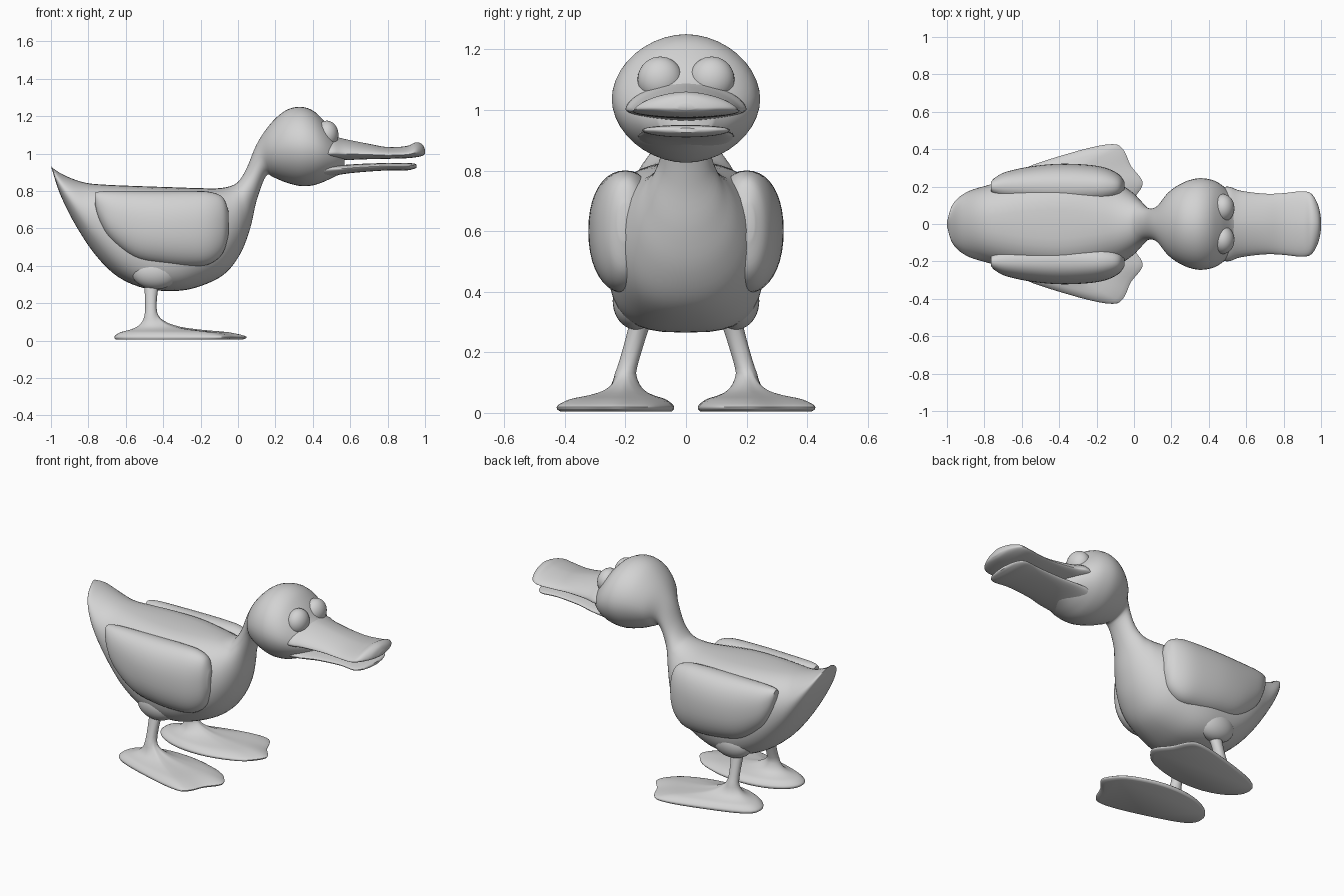
import bpy, bmesh, math
from mathutils import Vector

cube = bpy.data.objects.get("Cube")
if cube:
    bpy.data.objects.remove(cube, do_unlink=True)

GREY = (0.65, 0.65, 0.65, 1)
grey = bpy.data.materials.new("plain grey")
grey.use_nodes = True
grey.diffuse_color = GREY
grey.node_tree.nodes["Principled BSDF"].inputs["Base Color"].default_value = GREY


def finish(name, bm, sharp=50):
    bmesh.ops.recalc_face_normals(bm, faces=bm.faces)
    mesh = bpy.data.meshes.new(name)
    bm.to_mesh(mesh)
    bm.free()
    mesh.materials.append(grey)
    obj = bpy.data.objects.new(name, mesh)
    bpy.context.collection.objects.link(obj)
    bpy.ops.object.select_all(action='DESELECT')
    obj.select_set(True)
    bpy.context.view_layer.objects.active = obj
    bpy.ops.object.shade_smooth_by_angle(angle=math.radians(sharp))
    return obj


def spline(points, steps, closed=False):
    """Smooth curve through tuples of any length."""
    pts = [Vector(p) for p in points]
    n = len(pts)
    pick = (lambda i: pts[i % n]) if closed else (lambda i: pts[min(max(i, 0), n - 1)])
    out = []
    for i in range(n if closed else n - 1):
        a, b, c, d = (pick(i + k) for k in (-1, 0, 1, 2))
        for s in range(steps):
            t = s / steps
            out.append(b + ((c - a) * t + (a * 2 - b * 5 + c * 4 - d) * t ** 2
                            + (b * 3 - a - c * 3 + d) * t ** 3) / 2)
    return out if closed else out + [pts[-1]]


def bridge(bm, loops):
    """Skin a stack of equal point loops and cap both ends."""
    rings = [[bm.verts.new(p) for p in loop] for loop in loops]
    n = len(rings[0])
    for r, s in zip(rings, rings[1:]):
        for i in range(n):
            j = (i + 1) % n
            bm.faces.new((r[i], r[j], s[j], s[i]))
    bm.faces.new(rings[0])
    bm.faces.new(rings[-1])


def loft(name, rings, power, widest=0.5, y=0, seg=40, steps=5):
    """Rings are (top x, top z, bottom x, bottom z, half width)."""
    bm = bmesh.new()
    loops = []
    for tx, tz, bx, bz, w in spline(rings, steps):
        top, low = Vector((tx, y, tz)), Vector((bx, y, bz))
        mid = low.lerp(top, widest)
        e = 2 / power(tx)
        loop = []
        for i in range(seg):
            a = math.tau * i / seg
            c, s = math.cos(a), math.sin(a)
            end = top if s > 0 else low
            p = mid.lerp(end, abs(s) ** e)
            p.y += math.copysign(abs(c) ** e * max(w, 0.005), c)
            loop.append(p)
        loops.append(loop)
    bridge(bm, loops)
    return finish(name, bm)


def upright(rows):
    return [(x, top, x, low, w) for x, top, low, w in rows]


def ellipsoid(name, place, size):
    bm = bmesh.new()
    bmesh.ops.create_uvsphere(bm, u_segments=32, v_segments=20, radius=1)
    bmesh.ops.scale(bm, vec=size, verts=bm.verts)
    bmesh.ops.translate(bm, vec=place, verts=bm.verts)
    return finish(name, bm)


# Body, neck and head in one skin, from tail to face
loft("body_and_head", [
    (-1, .932, -.99, .9, .025), (-.98, .915, -.95, .78, .11),
    (-.92, .88, -.87, .62, .17), (-.82, .845, -.76, .455, .205),
    (-.7, .833, -.64, .34, .235), (-.5, .825, -.5, .28, .25),
    (-.35, .82, -.35, .265, .26), (-.2, .815, -.22, .285, .25),
    (-.1, .815, -.08, .35, .22), (-.03, .83, .01, .46, .17),
    (.01, .86, .065, .6, .12), (.05, .93, .1, .75, .085),
    (.1, 1.05, .15, .88, .095), (.17, 1.155, .19, .873, .165),
    (.25, 1.228, .25, .848, .215), (.33, 1.25, .33, .827, .243),
    (.4, 1.23, .4, .83, .24), (.46, 1.175, .46, .85, .215),
    (.52, 1.1, .52, .878, .16), (.57, 1.06, .57, .9, .09)],
    lambda x: 1.9 + 1.2 * math.exp(-((x + .45) / .3) ** 2))

# Bill
loft("upper_bill", upright([
    (.42, 1.1, .95, .18), (.5, 1.095, .962, .2), (.57, 1.078, .965, .178),
    (.7, 1.052, .97, .162), (.8, 1.035, .972, .165), (.9, 1.04, .975, .175),
    (.95, 1.06, .98, .16), (.985, 1.05, .988, .1), (1, 1.02, 1, .03)]),
    lambda x: 1.7, widest=.3)
loft("lower_bill", upright([
    (.42, .95, .86, .16), (.55, .94, .888, .155), (.65, .945, .9, .14),
    (.8, .95, .91, .135), (.9, .95, .91, .145), (.94, .947, .918, .11),
    (.955, .94, .925, .04)]), lambda x: 2, widest=.6)

wing_rows = upright([
    (-.765, .79, .73, .025), (-.74, .797, .64, .05), (-.68, .8, .54, .08),
    (-.55, .8, .44, .108), (-.4, .8, .405, .122), (-.25, .8, .395, .117),
    (-.15, .795, .41, .1), (-.08, .765, .47, .065), (-.05, .69, .57, .025)])

foot_outline = [(-.66, .2), (-.6, .29), (-.3, .39), (-.12, .425), (-.06, .395),
                (-.02, .31), (.04, .23), (.02, .17), (-.06, .1), (-.25, .045),
                (-.45, .05), (-.6, .11)]


def foot_and_leg(name, side):
    """Foot outline drawn up into a slim round leg."""
    outline = spline(foot_outline, 4, closed=True)
    ankle = Vector((-.465, .2))
    circle = [ankle + (p - ankle).normalized() * .033 for p in outline]
    loops = []
    for blend, z in spline([(.05, .005), (0, .012), (.01, .025), (.2, .045),
                            (.5, .058), (.75, .075), (.92, .105), (1, .15),
                            (1, .24), (.97, .32)], 3):
        lean = -.035 * max(0, (z - .13) / .12)
        loops.append([Vector((q.x, side * (q.y + lean), z)) for q in
                      (o.lerp(c, blend) for o, c in zip(outline, circle))])
    bm = bmesh.new()
    bridge(bm, loops)
    return finish(name, bm)


# Paired parts
for label, side in (("front", -1), ("back", 1)):
    loft(label + "_wing", wing_rows, lambda x: 2.2, y=side * .2)
    ellipsoid(label + "_eye", (.475, side * .085, 1.1), (.062, .075, .076))
    ellipsoid(label + "_thigh", (-.44, side * .165, .37), (.13, .077, .095))
    foot_and_leg(label + "_foot_and_leg", side)
